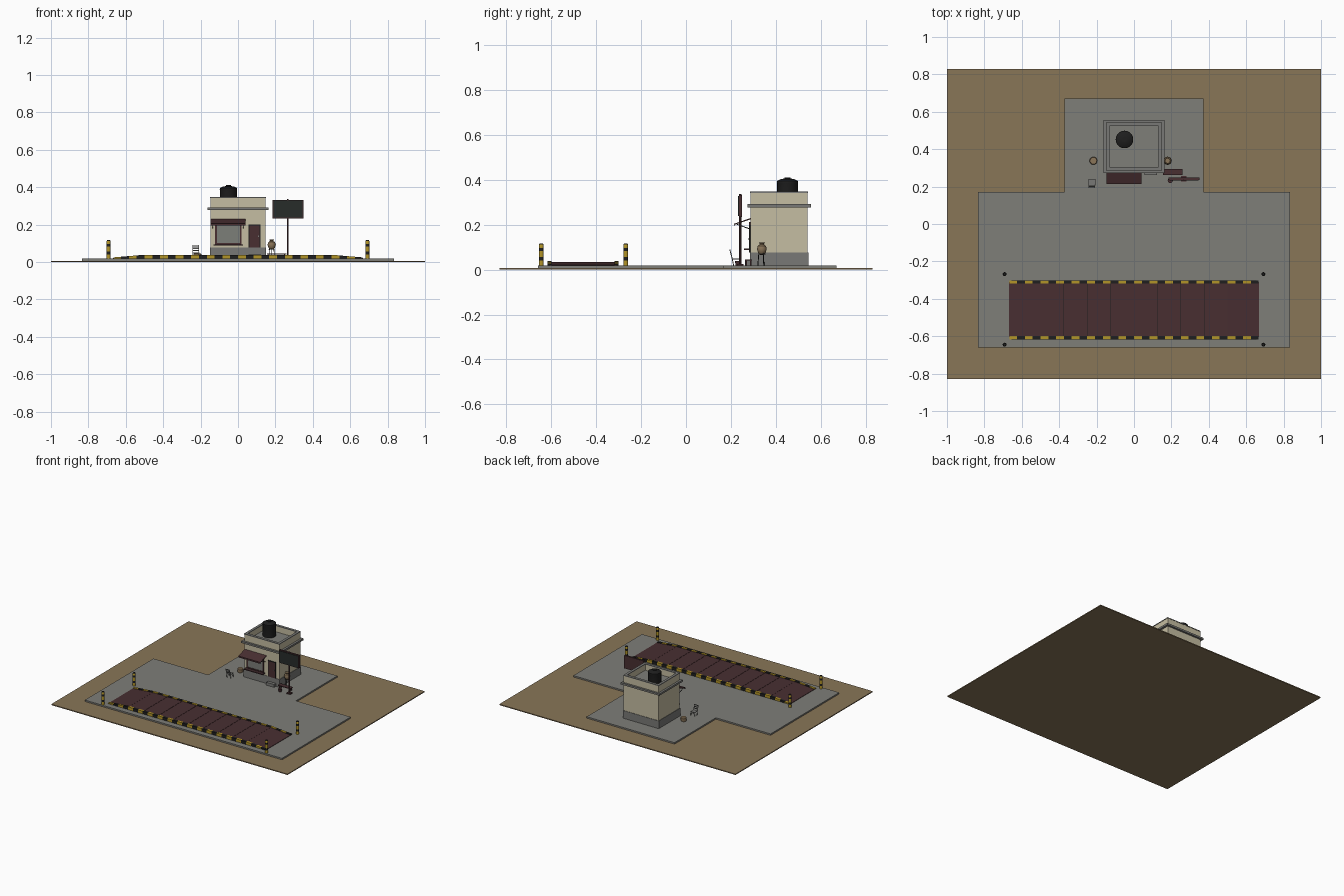
import bpy, bmesh, math
from mathutils import Vector, Matrix

if "Cube" in bpy.data.objects:
    bpy.data.objects.remove(bpy.data.objects["Cube"])


def material(name, r, g, b):
    m = bpy.data.materials.new(name)
    m.use_nodes = True
    m.diffuse_color = (r, g, b, 1)
    m.node_tree.nodes["Principled BSDF"].inputs["Base Color"].default_value = (r, g, b, 1)
    return m


soil = material("sandy soil", .25, .18, .095)
concrete = material("concrete", .21, .21, .19)
plaster = material("cream plaster", .56, .51, .36)
trim = material("grey trim", .19, .19, .18)
steel = material("maroon steel", .065, .028, .031)
yellow = material("safety yellow", .45, .30, .02)
black = material("black", .013, .013, .013)
glass = material("window glass", .2, .21, .19)
clay = material("clay", .26, .18, .10)
board = material("sign panel", .02, .025, .023)


def finish(name, bm, *mats):
    me = bpy.data.meshes.new(name)
    bmesh.ops.recalc_face_normals(bm, faces=bm.faces)
    bm.to_mesh(me)
    bm.free()
    for m in mats:
        me.materials.append(m)
    ob = bpy.data.objects.new(name, me)
    bpy.context.collection.objects.link(ob)
    return ob


def boxes(name, mat, *spans):
    """Each span is x0, x1, y0, y1, z0, z1."""
    bm = bmesh.new()
    for x0, x1, y0, y1, z0, z1 in spans:
        size = Matrix.Diagonal((x1 - x0, y1 - y0, z1 - z0, 1))
        place = Matrix.Translation(((x0 + x1) / 2, (y0 + y1) / 2, (z0 + z1) / 2))
        bmesh.ops.create_cube(bm, size=1, matrix=place @ size)
    return finish(name, bm, mat)


def prism(name, mat, points, depth):
    """Closed outline swept along a depth vector."""
    bm = bmesh.new()
    face = bm.faces.new([bm.verts.new(p) for p in points])
    geo = bmesh.ops.extrude_face_region(bm, geom=[face])["geom"]
    bmesh.ops.translate(bm, vec=depth, verts=[v for v in geo if isinstance(v, bmesh.types.BMVert)])
    return finish(name, bm, mat)


def lathe(name, x, y, profile, mats, sides=16, pick=None):
    """Profile of (radius, height) turned about a vertical axis."""
    bm = bmesh.new()
    rings = [[bm.verts.new((x + r * math.cos(a), y + r * math.sin(a), z))
              for a in [math.tau * i / sides for i in range(sides)]] for r, z in profile]
    for k in range(len(rings) - 1):
        for i in range(sides):
            j = (i + 1) % sides
            f = bm.faces.new((rings[k][i], rings[k][j], rings[k + 1][j], rings[k + 1][i]))
            f.material_index = pick[k] if pick else 0
            f.smooth = True
    bm.faces.new(rings[0])
    top = bm.faces.new(rings[-1])
    top.material_index = pick[-1] if pick else 0
    ob = finish(name, bm, *mats)
    for e in ob.data.edges:
        e.use_edge_sharp = False
    bpy.ops.object.select_all(action="DESELECT")
    bpy.context.view_layer.objects.active = ob
    ob.select_set(True)
    bpy.ops.object.shade_smooth_by_angle(angle=math.radians(35))
    return ob


def rod(name, mat, a, b, radius, sides=8):
    a, b = Vector(a), Vector(b)
    bm = bmesh.new()
    turn = (b - a).to_track_quat("Z", "Y").to_matrix().to_4x4()
    bmesh.ops.create_cone(bm, cap_ends=True, segments=sides, radius1=radius, radius2=radius,
                          depth=(b - a).length, matrix=Matrix.Translation((a + b) / 2) @ turn)
    return finish(name, bm, mat)


# Ground and T-shaped pavement
G = .018
boxes("ground", soil, (-1, 1, -.83, .83, 0, .007))
half = [(.835, -.66), (.835, .17), (.372, .17), (.372, .67)]
outline = half + [(-x, y) for x, y in reversed(half)]
prism("pavement", concrete, [(x, y, .005) for x, y in outline], (0, 0, G - .005))

# Weighing deck: steel panels over a dark frame, with a ramp at each end
Y0, Y1, L, R, TOP = -.605, -.31, .5, .667, .035
boxes("deck_frame", black, (-L, L, Y0 + .006, Y1 - .006, G, TOP - .003))
step = 2 * L / 8
boxes("deck_panels", steel, *[(-L + i * step + .001, -L + (i + 1) * step - .001, Y0, Y1, TOP - .008, TOP)
                              for i in range(8)])
for s, side in ((1, "left"), (-1, "right")):
    prism(side + "_ramp", steel, [(s * L, Y0, G), (s * R, Y0, G), (s * R, Y0, G + .003), (s * L, Y0, TOP)],
          (0, Y1 - Y0, 0))


# Striped kerbs following the deck and ramps
def deck_height(x):
    return TOP - max(0, abs(x) - L) / (R - L) * (TOP - G - .003)


def kerb(name, y0, y1):
    bm = bmesh.new()
    cell = L / 12
    for i in range(-16, 16):
        ends = (i * cell, (i + 1) * cell)
        loops = []
        for x in ends:
            h = deck_height(x) + .004
            loops.append([bm.verts.new(p) for p in ((x, y0, G), (x, y1, G), (x, y1, h), (x, y0, h))])
        a, b = loops
        made = [bm.faces.new((a[k], a[(k + 1) % 4], b[(k + 1) % 4], b[k])) for k in range(4)]
        made += [bm.faces.new(a), bm.faces.new(b)]
        for f in made:
            f.material_index = i % 2
    finish(name, bm, yellow, black)


kerb("front_kerb", -.617, -.599)
kerb("back_kerb", -.319, -.301)

# Banded corner bollards
for x in (-.692, .692):
    for y in (-.268, -.645):
        zs = (G, .04, .056, .083, .097, .112)
        lathe("bollard", x, y, [(.0105, z) for z in zs] + [(.007, .117)], (yellow, black), 12,
              (0, 1, 0, 1, 0, 1, 1))

# Weigh house with plinth, parapet, roof and string course
X, F, B, H = .148, .288, .542, .342
boxes("plinth", trim, (-X - .003, X + .003, F - .003, B + .003, G, .077))
boxes("house_walls", plaster, (-X, X, F, B, .07, .295))
t = .016


def ring(name, mat, x, y0, y1, w, z0, z1):
    boxes(name, mat, (-x, x, y0, y0 + w, z0, z1), (-x, x, y1 - w, y1, z0, z1),
          (-x, -x + w, y0 + w, y1 - w, z0, z1), (x - w, x, y0 + w, y1 - w, z0, z1))


ring("parapet", plaster, X, F, B, t, .29, H)
ring("coping", trim, X + .002, F - .002, B + .002, t + .004, H, H + .006)
ring("string_course", trim, X + .016, F - .015, B + .015, .02, .278, .292)
boxes("roof", concrete, (-X + t, X - t, F + t, B - t, .293, .298))

# Rooftop water tank
lathe("water_tank", -.051, .452, [(.046, .298), (.046, .385), (.047, .388), (.046, .395), (.03, .404),
                                  (.014, .406), (.014, .411)], (black,), 20)

# Serving window with frame, counter and awning
boxes("window_glass", glass, (-.115, .013, F - .004, F + .002, .1, .205))
boxes("window_frame", steel, (-.122, -.113, F - .008, F, .095, .212), (.011, .02, F - .008, F, .095, .212),
      (-.122, .02, F - .008, F, .203, .212), (-.122, .02, F - .008, F, .095, .103))
boxes("window_counter", steel, (-.13, .028, .258, F, .088, .095))
prism("awning", steel, [(-.146, F, .224), (-.146, .215, .2), (-.146, .215, .205), (-.146, F, .23)], (.185, 0, 0))
boxes("awning_fringe", steel, (-.146, .039, .213, .217, .195, .206))
for x in (-.135, .028):
    rod("awning_brace", black, (x, .225, .203), (x, F, .18), .002)

# Door with frame, handle and doorstep
boxes("door", steel, (.06, .117, F - .005, F + .002, .077, .197))
boxes("door_frame", black, (.056, .061, F - .007, F, .077, .2), (.116, .121, F - .007, F, .077, .2),
      (.056, .121, F - .007, F, .196, .2))
boxes("door_handle", trim, (.108, .112, F - .01, F - .004, .133, .141))
boxes("doorstep", trim, (.055, .122, F - .026, F, G, .04))

# Bench beside the door
boxes("bench", steel, (.155, .258, .262, .295, .04, .045),
      *[(x, x + .006, y, y + .006, G, .04) for x in (.162, .246) for y in (.266, .286)])

# Sign on a post
boxes("sign_frame", steel, (.184, .349, .236, .249, .234, .333))
boxes("sign_panel", board, (.189, .344, .232, .237, .239, .328))
rod("sign_post", steel, (.266, .242, G), (.266, .242, .338), .0055, 10)
boxes("sign_foot", steel, (.25, .282, .227, .257, G, .025))
lathe("bucket", .194, .232, [(.01, G), (.014, .038)], (steel,), 12)

# Water jar on a three-legged stand
JX, JY = .18, .338
lathe("water_jar", JX, JY, [(.008, .066), (.017, .076), (.022, .092), (.018, .106), (.01, .112),
                            (.01, .116), (.014, .121)], (clay,), 16)
for k in range(3):
    a = math.tau * k / 3 + .5
    c, s = math.cos(a), math.sin(a)
    rod("stand_leg", black, (JX + .018 * c, JY + .018 * s, G), (JX + .013 * c, JY + .013 * s, .078), .002, 6)
lathe("stand_ring", JX, JY, [(.016, .068), (.016, .071)], (black,), 12)

# Round stool
lathe("stool", -.217, .338, [(.018, G), (.021, .03), (.021, .042), (.018, .046)], (clay,), 16)

# Garden chair with a slatted leaning back
boxes("chair_seat", trim, (-.243, -.207, .205, .241, .046, .05))
for x in (-.241, -.209):
    rod("chair_back_leg", trim, (x, .212, G), (x, .206, .05), .002, 6)
    rod("chair_front_leg", trim, (x, .239, G), (x, .237, .05), .002, 6)
    rod("chair_back_post", trim, (x, .206, .05), (x, .195, .09), .002, 6)
for z in (.062, .074, .086):
    y = .206 - (z - .05) * .275
    boxes("chair_slat", trim, (-.241, -.209, y - .0015, y + .0015, z - .003, z + .003))
